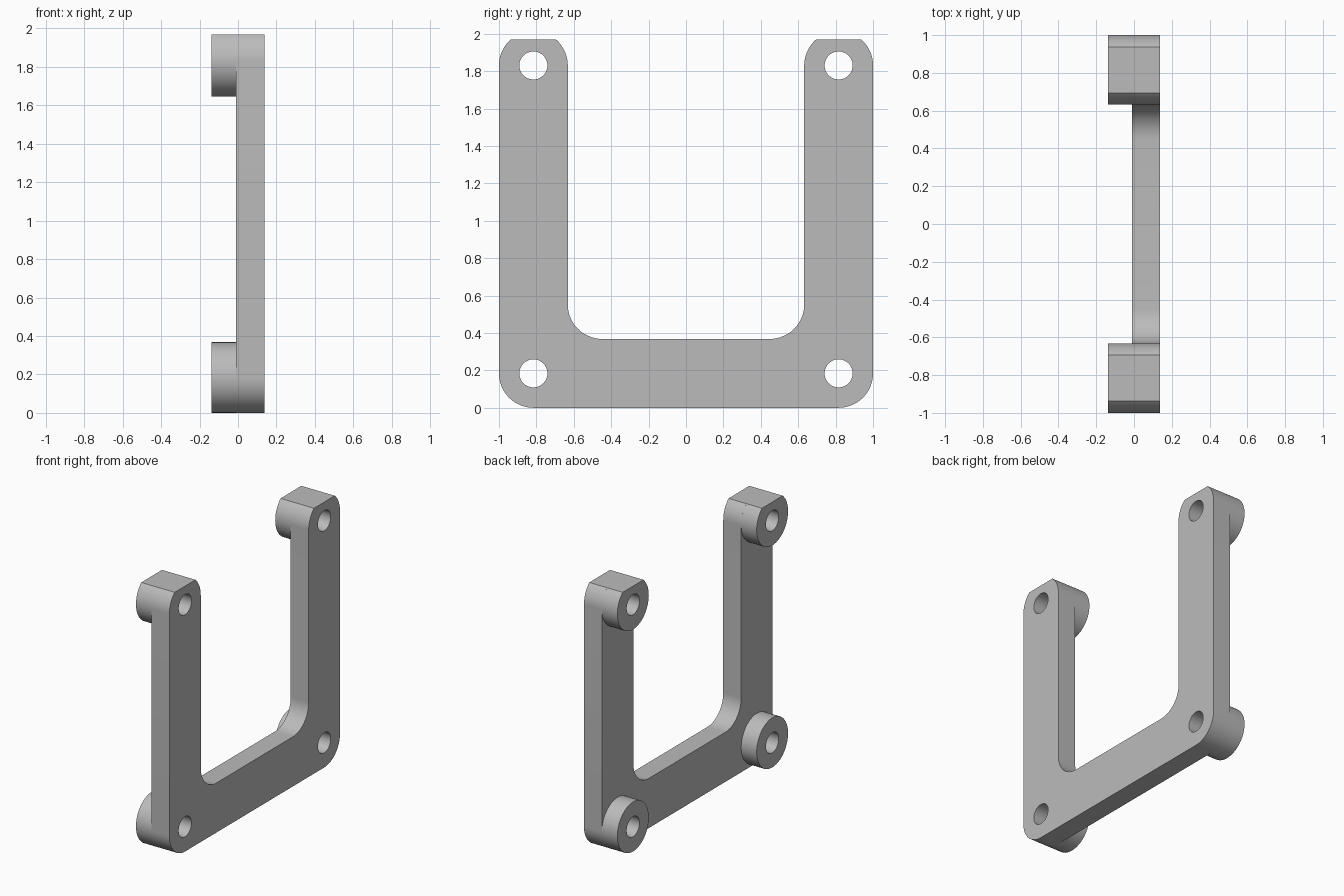
import bpy, bmesh
from math import cos, sin, pi, asin
from mathutils import Matrix, Vector

cube = bpy.data.objects.get("Cube")
if cube:
    bpy.data.objects.remove(cube, do_unlink=True)

R = 0.184            # corner and boss radius
HOLE = 0.075         # screw hole radius
HOLE_Y = 1 - R
LOW_Z, HIGH_Z, TOP = R, 1.83, 1.968
X_BACK, X_MID, X_FRONT = -0.137, -0.01, 0.137

grey = bpy.data.materials.new("plain grey")
grey.use_nodes = True
colour = (0.5, 0.5, 0.5, 1)
grey.diffuse_color = colour
grey.node_tree.nodes["Principled BSDF"].inputs["Base Color"].default_value = colour


def arc(cy, cz, r, start, end, steps=16):
    return [(cy + r * cos(start + (end - start) * i / steps),
             cz + r * sin(start + (end - start) * i / steps)) for i in range(steps + 1)]


def circle(cy, cz, r):
    return arc(cy, cz, r, 0, 2 * pi, 48)[:-1]


def slab(name, loops, x0, x1):
    """Extrude a y-z outline with holes from x0 to x1."""
    curve = bpy.data.curves.new(name, "CURVE")
    curve.dimensions = "2D"
    curve.fill_mode = "BOTH"
    curve.extrude = (x1 - x0) / 2
    for loop in loops:
        spline = curve.splines.new("POLY")
        spline.points.add(len(loop) - 1)
        for point, (y, z) in zip(spline.points, loop):
            point.co = (y, z, 0, 1)
        spline.use_cyclic_u = True
    temp = bpy.data.objects.new(name + " outline", curve)
    bpy.context.collection.objects.link(temp)
    graph = bpy.context.evaluated_depsgraph_get()
    mesh = bpy.data.meshes.new_from_object(temp.evaluated_get(graph))
    bpy.data.objects.remove(temp, do_unlink=True)
    bpy.data.curves.remove(curve)

    # Stand the outline up: local x, y, z become y, z, x
    turn = Matrix(((0, 0, 1), (1, 0, 0), (0, 1, 0))).to_4x4()
    mesh.transform(Matrix.Translation(Vector(((x0 + x1) / 2, 0, 0))) @ turn)
    bm = bmesh.new()
    bm.from_mesh(mesh)
    bmesh.ops.remove_doubles(bm, verts=bm.verts, dist=0.0001)
    bmesh.ops.recalc_face_normals(bm, faces=bm.faces)
    bm.to_mesh(mesh)
    bm.free()
    mesh.materials.clear()
    mesh.materials.append(grey)
    obj = bpy.data.objects.new(name, mesh)
    bpy.context.collection.objects.link(obj)
    bpy.ops.object.select_all(action="DESELECT")
    obj.select_set(True)
    bpy.context.view_layer.objects.active = obj
    bpy.ops.object.shade_smooth_by_angle(angle=pi / 6)
    return obj


# U-shaped plate: right half of the outline, then its mirror image
cut = asin((TOP - HIGH_Z) / R)
inner = HOLE_Y - R
half = (arc(HOLE_Y, LOW_Z, R, -pi / 2, 0)
        + arc(HOLE_Y, HIGH_Z, R, 0, cut)
        + arc(HOLE_Y, HIGH_Z, R, pi - cut, pi)
        + arc(inner - R, 3 * R, R, 0, -pi / 2))
outline = half + [(-y, z) for y, z in reversed(half)]
holes = [circle(side * HOLE_Y, z, HOLE) for side in (-1, 1) for z in (LOW_Z, HIGH_Z)]
slab("frame_plate", [outline] + holes, X_MID, X_FRONT)

# Standoff bosses behind each hole, the upper ones trimmed flat on top
for side, label in ((-1, "front"), (1, "back")):
    y = side * HOLE_Y
    slab("lower_boss_" + label, [circle(y, LOW_Z, R), circle(y, LOW_Z, HOLE)], X_BACK, X_MID)
    trimmed = arc(y, HIGH_Z, R, pi - cut, 2 * pi + cut, 40)
    slab("upper_boss_" + label, [trimmed, circle(y, HIGH_Z, HOLE)], X_BACK, X_MID)
